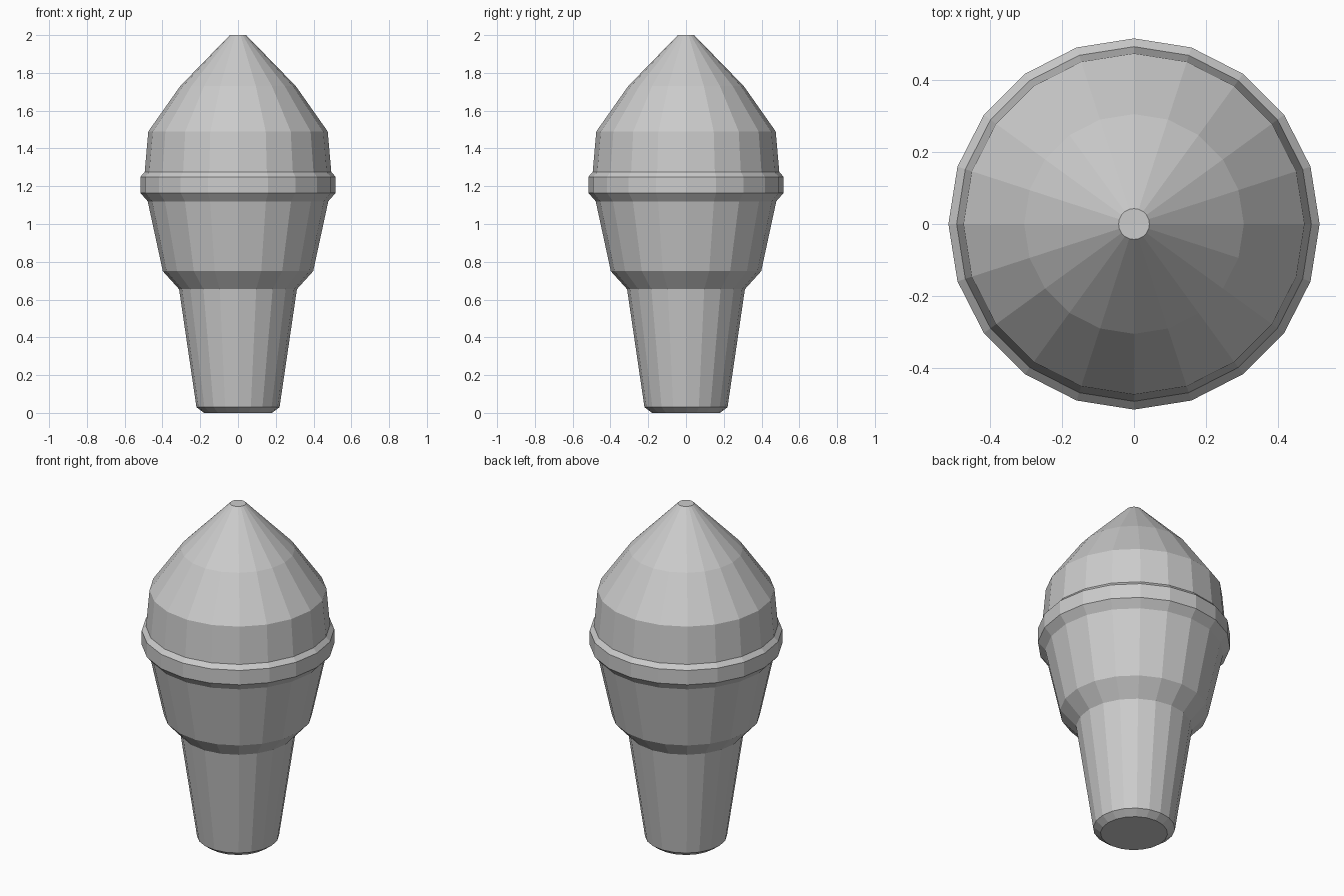
import bpy, bmesh
from math import sin, cos, tau

if "Cube" in bpy.data.objects:
    bpy.data.objects.remove(bpy.data.objects["Cube"])

SIDES = 20


def lathe(name, profile, cap_bottom=False, cap_top=False):
    """Revolve (radius, height) points around z with flat facets."""
    bm = bmesh.new()
    rings = [[bm.verts.new((r * cos(tau * i / SIDES), r * sin(tau * i / SIDES), z))
              for i in range(SIDES)] for r, z in profile]
    for low, high in zip(rings, rings[1:]):
        for i in range(SIDES):
            j = (i + 1) % SIDES
            bm.faces.new((low[i], low[j], high[j], high[i]))
    if cap_bottom:
        bm.faces.new(rings[0][::-1])
    if cap_top:
        bm.faces.new(rings[-1])
    mesh = bpy.data.meshes.new(name)
    bm.to_mesh(mesh)
    bm.free()
    obj = bpy.data.objects.new(name, mesh)
    bpy.context.collection.objects.link(obj)
    return obj


# Wafer cone: bevelled foot, tapered handle, flared cup and raised lip
lathe("wafer_cone", [(0.18, 0), (0.22, 0.03), (0.312, 0.655), (0.398, 0.75),
                     (0.478, 1.12), (0.517, 1.165), (0.517, 1.25), (0.494, 1.275)],
      cap_bottom=True)

# Ice cream scoop rising from the lip to a blunt tip
lathe("ice_cream", [(0.494, 1.275), (0.475, 1.49), (0.306, 1.73), (0.043, 2.0)],
      cap_top=True)
